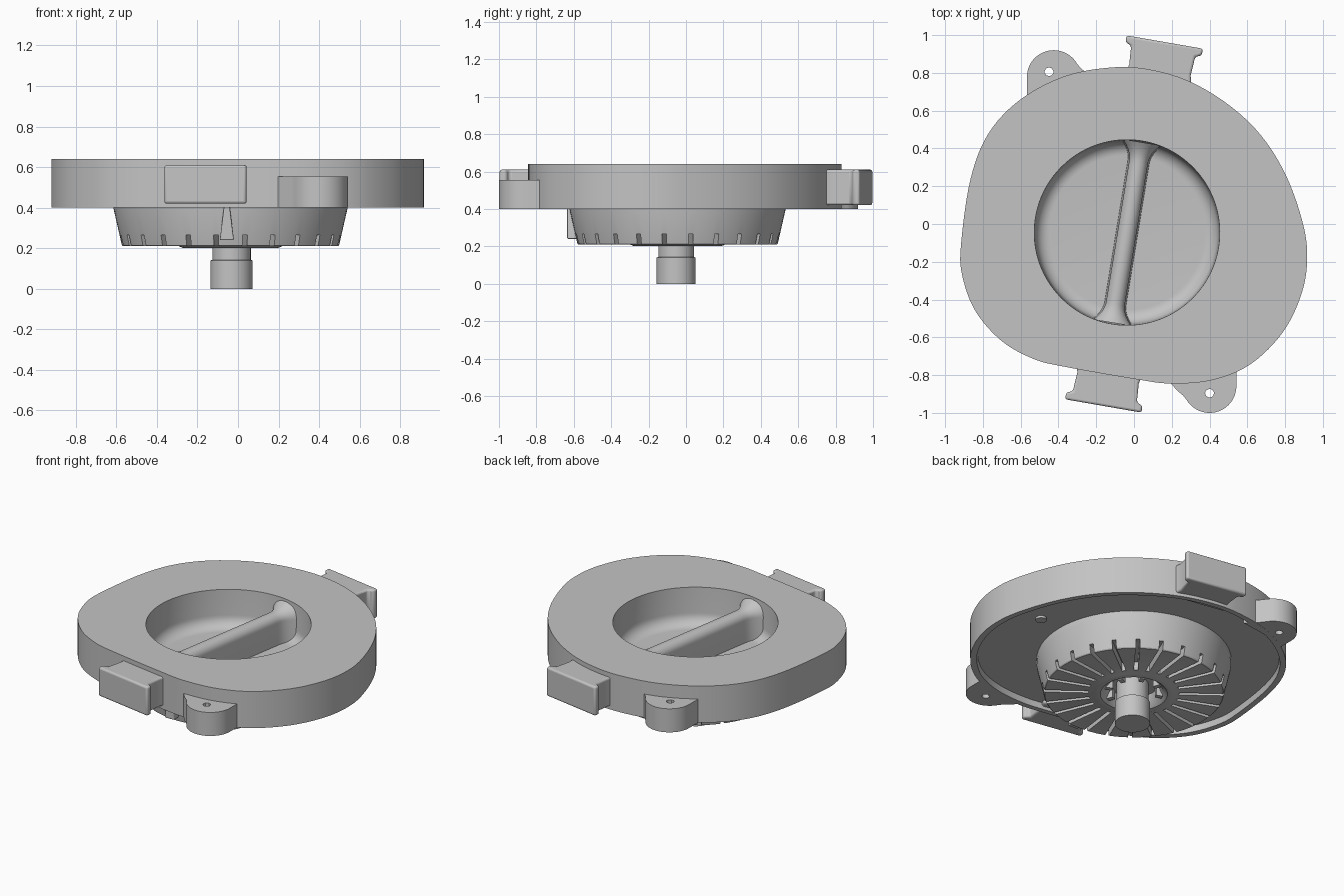
import bpy, bmesh, math
from mathutils import Matrix, Vector

old = bpy.data.objects.get("Cube")
if old:
    bpy.data.objects.remove(old)

grey = bpy.data.materials.new("plain grey")
grey.use_nodes = True
COLOUR = (0.55, 0.55, 0.55, 1)
grey.diffuse_color = COLOUR
grey.node_tree.nodes["Principled BSDF"].inputs["Base Color"].default_value = COLOUR

KNOB = Vector((-0.037, -0.045, 0))
TILT = math.radians(-9.3)
SEG = 96


def shade(ob):
    bpy.ops.object.select_all(action="DESELECT")
    ob.select_set(True)
    bpy.context.view_layer.objects.active = ob
    bpy.ops.object.shade_smooth_by_angle(angle=math.radians(32))


def finish(bm, name, matrix=None, bevel=0):
    """Turn a bmesh into a smooth-shaded grey object."""
    if matrix:
        bm.transform(matrix)
    bmesh.ops.recalc_face_normals(bm, faces=bm.faces)
    mesh = bpy.data.meshes.new(name)
    bm.to_mesh(mesh)
    bm.free()
    mesh.materials.append(grey)
    ob = bpy.data.objects.new(name, mesh)
    bpy.context.collection.objects.link(ob)
    if bevel:
        mod = ob.modifiers.new("soft edges", "BEVEL")
        mod.width, mod.segments, mod.limit_method = bevel, 3, "ANGLE"
        mod.angle_limit = math.radians(40)
    shade(ob)
    return ob


def loft(bm, rings, wrap=False):
    """Skin closed rings of points; wrap joins the last ring to the first."""
    loops = [[bm.verts.new(p) for p in ring] for ring in rings]
    pairs = list(zip(loops, loops[1:])) + ([(loops[-1], loops[0])] if wrap else [])
    for a, b in pairs:
        for i in range(len(a)):
            j = (i + 1) % len(a)
            bm.faces.new((a[i], a[j], b[j], b[i]))
    if not wrap:
        bm.faces.new(loops[0])
        bm.faces.new(loops[-1])


def circle(r, z, n=SEG):
    return [(r * math.cos(math.tau * i / n), r * math.sin(math.tau * i / n), z) for i in range(n)]


def lathe(name, profile, centre=KNOB):
    bm = bmesh.new()
    loft(bm, [circle(r, z) for r, z in profile])
    return finish(bm, name, Matrix.Translation(centre))


def prism(name, outline, z0, z1, matrix, bevel):
    bm = bmesh.new()
    loft(bm, [[(x, y, z) for x, y in outline] for z in (z0, z1)])
    return finish(bm, name, matrix, bevel)


def radial_boxes(name, count, r0, r1, width, z0, z1):
    """Ring of identical radial blocks around the knob axis."""
    bm = bmesh.new()
    size = Matrix.Diagonal((r1 - r0, width, z1 - z0, 1))
    place = Matrix.Translation(((r0 + r1) / 2, 0, (z0 + z1) / 2))
    for i in range(count):
        turn = Matrix.Rotation(math.tau * (i + .5) / count, 4, "Z")
        bmesh.ops.create_cube(bm, size=1, matrix=turn @ place @ size)
    return finish(bm, name, Matrix.Translation(KNOB))


def smooth_loop(points, steps=6):
    """Closed Catmull-Rom curve."""
    pts, out = [Vector(p) for p in points], []
    n = len(pts)
    for i in range(n):
        a, b, c, d = (pts[(i + k) % n] for k in (-1, 0, 1, 2))
        for s in range(steps):
            t = s / steps
            out.append((b * 2 + (c - a) * t + (a * 2 - b * 5 + c * 4 - d) * t * t
                        + (b * 3 - a - c * 3 + d) * t ** 3) / 2)
    return out


def ring_towards(points, centre, r, z):
    """Circle whose points face the given outline points."""
    ring = []
    for p in points:
        d = (Vector(p) - centre).normalized() * r
        ring.append((centre.x + d.x, centre.y + d.y, z))
    return ring


# Housing plate: outer wall, flat top and shallow recess underneath
outline = smooth_loop([
    (-.1, .83), (.1, .815), (.3, .752), (.5, .632), (.67, .472), (.8, .267), (.887, .03),
    (.917, -.16), (.89, -.36), (.79, -.57), (.62, -.74), (.42, -.825), (.2, -.845),
    (0, -.82), (-.37, -.755), (-.53, -.715), (-.7, -.62), (-.84, -.46), (-.91, -.27),
    (-.915, -.1), (-.865, .24), (-.77, .48), (-.6, .66), (-.36, .785)])


def body_ring(z, scale=1):
    return [(p.x * scale, p.y * scale, z) for p in outline]


bm = bmesh.new()
loft(bm, [ring_towards(outline, KNOB.xy, .56, .44), body_ring(.44, .955), body_ring(.4, .96),
          body_ring(.4), body_ring(.64), ring_towards(outline, KNOB.xy, .491, .64)], wrap=True)
finish(bm, "housing_plate")

# Turning knob: tapered cup with a filleted dish on top and a raised hub ring below
fillet = [(.41 + .075 * math.cos(a), .475 - .075 * math.sin(a))
          for a in (math.pi / 2 * i / 8 for i in range(9))]
cup = lathe("knob_cup", [(.001, .27), (.15, .27), (.17, .225), (.2, .202), (.235, .202),
                         (.255, .21), (.53, .21), (.536, .216), (.578, .4), (.578, .45),
                         (.491, .64)] + fillet + [(.001, .4)])

# Radial slots cut through the lower edge of the cup
slots = radial_boxes("slot_cutter", 24, .27, .62, .024, .15, .265)
slots.hide_render = True
slots.hide_viewport = True
cut = cup.modifiers.new("slots", "BOOLEAN")
cut.operation, cut.object, cut.solver = "DIFFERENCE", slots, "EXACT"
bpy.context.view_layer.objects.active = cup
bpy.ops.object.modifier_apply(modifier=cut.name)
shade(cup)

# Grip bar across the dish, flaring where it meets the wall
bm = bmesh.new()
stations = []
for i in range(41):
    t = -.484 + .968 * i / 40
    flare = max(0, (abs(t) - .38) / .1) ** 2
    w, top = .05 + .05 * flare, .05 + .035 * flare
    arch = [(w * math.cos(math.pi * k / 16), t, .54 + top * math.sin(math.pi * k / 16))
            for k in range(17)]
    stations.append(arch + [(-w - .008, t, .39), (w + .008, t, .39)])
loft(bm, stations)
finish(bm, "grip_bar", Matrix.Translation(KNOB) @ Matrix.Rotation(TILT, 4, "Z"))

# Drive stem and the clips around its base
lathe("drive_stem", [(.001, 0), (.104, 0), (.104, .14), (.095, .143),
                     (.095, .28), (.001, .28)], Vector((-.032, -.053, 0)))
radial_boxes("hub_clips", 8, .135, .175, .03, .21, .28)

# Pointer on the front of the cup
prism("pointer", [(-.035, .24), (.035, .24), (.014, .405), (-.014, .405)], 0, .1,
      Matrix.Translation((-.055, -.535, 0)) @ Matrix.Rotation(math.pi / 2, 4, "X"), .006)

# Small boss inside the recess
bm = bmesh.new()
loft(bm, [circle(.033, .425, 24), circle(.033, .45, 24)])
finish(bm, "recess_boss", Matrix.Translation((.7, -.025, 0)))

# Opposite pair of T-shaped tabs
half = [(.205, 0), (.205, -.035), (.172, -.05), (.165, -.15), (.175, -.19), (.19, -.24)]
tab = half + [(-x, y) for x, y in reversed(half)]
for name, turn in (("back_tab", 0), ("front_tab", math.pi)):
    place = (Matrix.Rotation(turn, 4, "Z") @ Matrix.Translation((.163, .963, 0))
             @ Matrix.Rotation(TILT - .01, 4, "Z"))
    prism(name, tab, .42, .61, place, .012)

# Opposite pair of screw lugs with a hole through each
R = .142
lug = [(R * math.cos(a), R * math.sin(a)) for a in (math.radians(30 + 5 * i) for i in range(31))]
lug += [(-.142, -.115), (-.1, -.09), (0, -.05), (.1, -.035), (.21, -.02), (.17, .025), (.14, .05)]
for name, centre, hole, turn in (("back_lug", (-.425, .778, 0), (-.025, .027), 0),
                                 ("front_lug", (.4, -.858, 0), (0, .037), math.pi)):
    bm = bmesh.new()
    outer = [[(x, y, z) for x, y in lug] for z in (.4005, .555)]
    inner = [ring_towards(lug, Vector(hole), .023, z) for z in (.555, .4005)]
    loft(bm, outer + inner, wrap=True)
    finish(bm, name, Matrix.Translation(centre) @ Matrix.Rotation(turn, 4, "Z"))
